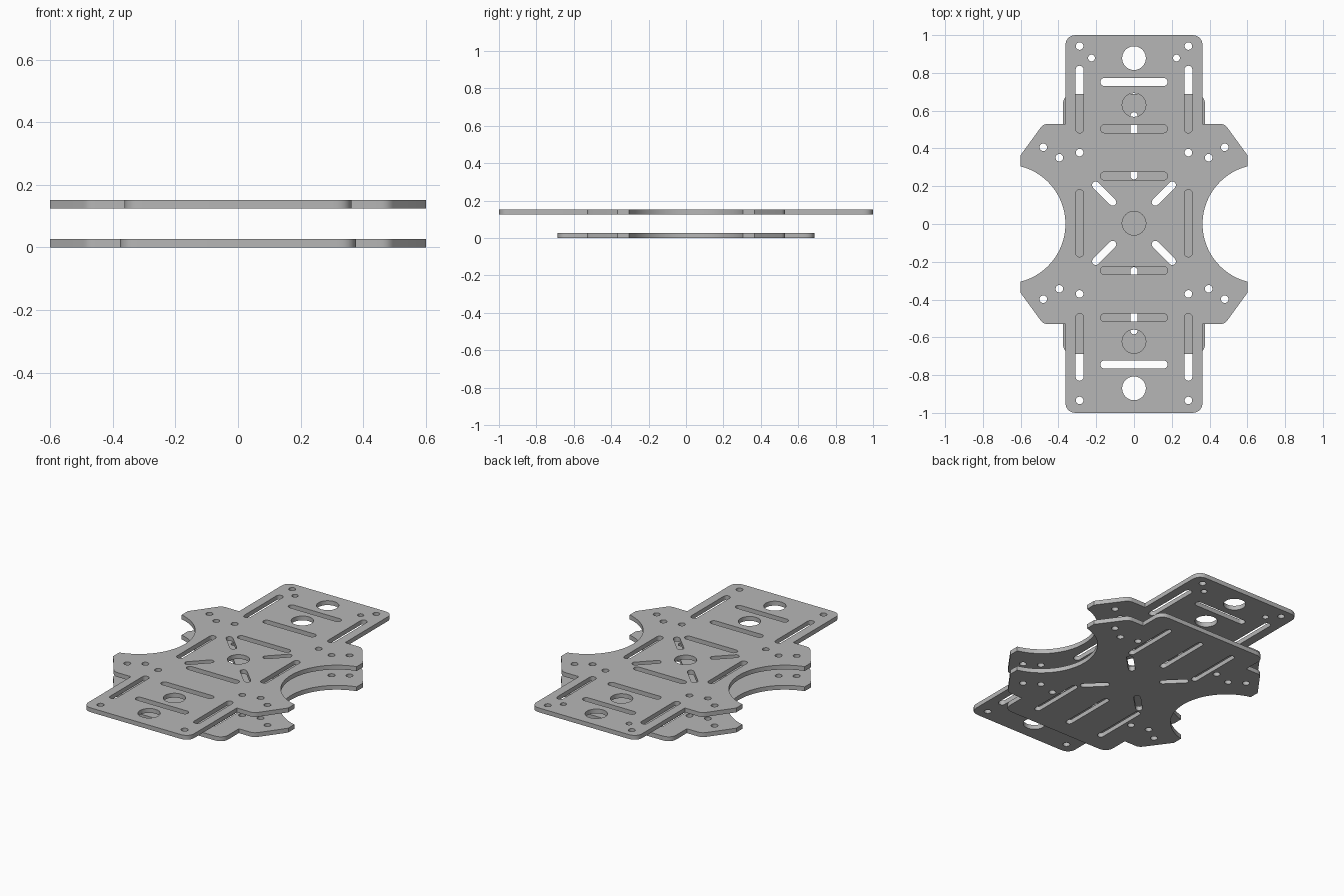
import bpy, bmesh
from math import sin, cos, pi, radians
from mathutils import Vector

cube = bpy.data.objects.get("Cube")
if cube:
    bpy.data.objects.remove(cube, do_unlink=True)

grey = bpy.data.materials.new("plate grey")
grey.use_nodes = True
grey.diffuse_color = (0.47, 0.47, 0.47, 1)
grey.node_tree.nodes["Principled BSDF"].inputs["Base Color"].default_value = grey.diffuse_color

THICK = 0.027
SHIFT = 0.004   # the hole pattern sits slightly behind centre


def rounded(a, c, b, r, steps=8):
    """Rounded corner at c between neighbours a and b."""
    a, b, c = Vector(a), Vector(b), Vector(c)
    p, q = c + (a - c).normalized() * r, c + (b - c).normalized() * r
    ts = [i / steps for i in range(steps + 1)]
    return [tuple(p * (1 - t) ** 2 + c * (2 * t * (1 - t) * 0.92 + 0.08 * 2 * t * (1 - t)) + q * t * t) for t in ts]


def outline(w, length, corner):
    """One quarter of the outline, mirrored to all four."""
    cx, r = 0.678, 0.315
    end = radians(75.6)
    quad = [(cx - r * cos(end * i / 20), r * sin(end * i / 20)) for i in range(21)]
    quad += [(0.6, 0.365)]
    quad += rounded((0.6, 0.365), (0.48, 0.53), (w, 0.53), 0.025, 5)
    quad += [(w, 0.53)]
    quad += rounded((w, 0.53), (w, length), (0, length), corner)
    half = quad + [(-x, y) for x, y in reversed(quad)]
    return half + [(x, -y) for x, y in reversed(half[1:-1])]


def slot(x, y, half, r, angle=0):
    """Round-ended slot; half = 0 gives a plain hole."""
    n = 12
    pts = []
    for side in (0, 1):
        for i in range(n + 1 - (half == 0)):
            a = -pi / 2 + side * pi + pi * i / n
            u, v = r * cos(a) + (half - r if half else 0) * (1 - 2 * side), r * sin(a)
            pts.append((x + u * cos(angle) - v * sin(angle),
                        y + SHIFT + u * sin(angle) + v * cos(angle)))
    return pts


def plate(name, shape, holes, z):
    """Filled flat curve with holes, extruded and welded into a mesh."""
    curve = bpy.data.curves.new(name, "CURVE")
    curve.dimensions = "2D"
    curve.fill_mode = "BOTH"
    curve.extrude = THICK / 2
    for pts in [shape] + holes:
        s = curve.splines.new("POLY")
        s.points.add(len(pts) - 1)
        for p, (x, y) in zip(s.points, pts):
            p.co = (x, y, 0, 1)
        s.use_cyclic_u = True
    temp = bpy.data.objects.new(name + " curve", curve)
    bpy.context.collection.objects.link(temp)
    bpy.context.view_layer.update()
    deps = bpy.context.evaluated_depsgraph_get()
    mesh = bpy.data.meshes.new_from_object(temp.evaluated_get(deps))
    bpy.data.objects.remove(temp, do_unlink=True)
    bm = bmesh.new()
    bm.from_mesh(mesh)
    bmesh.ops.remove_doubles(bm, verts=bm.verts, dist=0.0001)
    bmesh.ops.recalc_face_normals(bm, faces=bm.faces)
    bm.to_mesh(mesh)
    bm.free()
    mesh.materials.clear()
    mesh.materials.append(grey)
    obj = bpy.data.objects.new(name, mesh)
    obj.location.z = z + THICK / 2
    bpy.context.collection.objects.link(obj)
    bpy.ops.object.select_all(action="DESELECT")
    obj.select_set(True)
    bpy.context.view_layer.objects.active = obj
    bpy.ops.object.shade_smooth_by_angle(angle=radians(30))


# Holes shared by both plates: arm bolts and diagonal strap slots
shared, top, bottom = [], [], []
for sx in (-1, 1):
    for sy in (-1, 1):
        for x, y in ((0.288, 0.374), (0.395, 0.347), (0.48, 0.402)):
            shared.append(slot(sx * x, sy * y, 0, 0.02))
        shared.append(slot(sx * 0.158, sy * 0.157, 0.083, 0.019, sx * sy * pi / 4))
        # Top plate corner bolts and long side slots
        top.append(slot(sx * 0.288, sy * 0.938, 0, 0.02))
        top.append(slot(sx * 0.288, sy * 0.656, 0.178, 0.021, pi / 2))
    top.append(slot(sx * 0.288, 0, 0.178, 0.021, pi / 2))
    top.append(slot(sx * 0.225, 0.875, 0, 0.018))

# Top plate cable holes and cross slots
top.append(slot(0, 0, 0, 0.063))
for sy in (-1, 1):
    for y in (0.626, 0.874):
        top.append(slot(0, sy * y, 0, 0.063))
    for y in (0.25, 0.5, 0.748):
        top.append(slot(0, sy * y, 0.178, 0.021))
    # Bottom plate lengthwise slots
    for x in (-0.23, 0, 0.23):
        bottom.append(slot(x, sy * 0.41, 0.178, 0.019, pi / 2))

plate("bottom_plate", outline(0.377, 0.687, 0.06), shared + bottom, 0)
plate("top_plate", outline(0.363, 1.0, 0.06), shared + top, 0.125)
